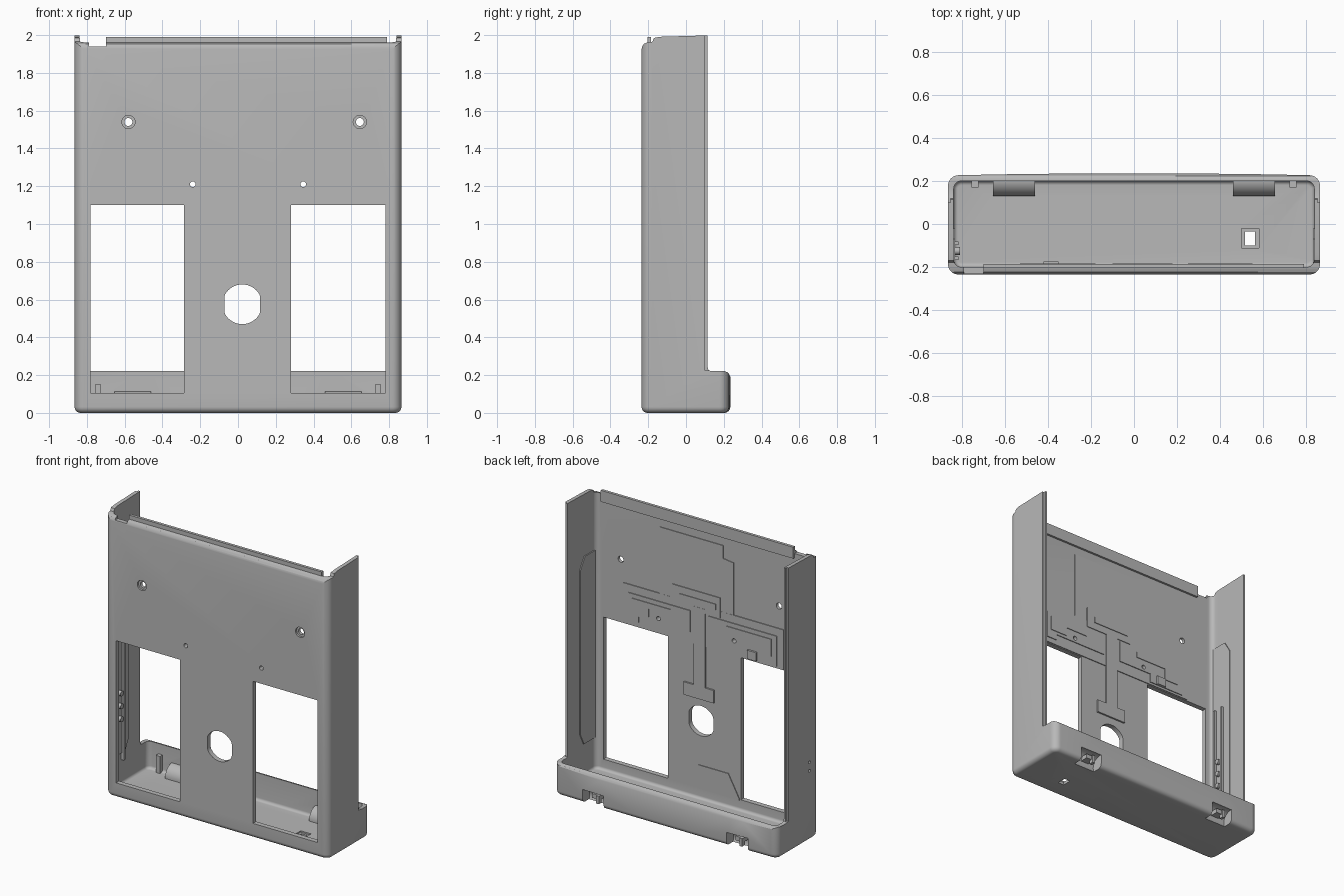
import bpy, bmesh
from math import sin, cos, pi

cube = bpy.data.objects.get("Cube")
if cube:
    bpy.data.objects.remove(cube, do_unlink=True)

grey = bpy.data.materials.new("plain grey plastic")
grey.use_nodes = True
colour = (0.48, 0.48, 0.48, 1)
grey.diffuse_color = colour
grey.node_tree.nodes["Principled BSDF"].inputs["Base Color"].default_value = colour


def make(name, bm):
    bmesh.ops.recalc_face_normals(bm, faces=bm.faces[:])
    mesh = bpy.data.meshes.new(name)
    bm.to_mesh(mesh)
    bm.free()
    mesh.materials.append(grey)
    ob = bpy.data.objects.new(name, mesh)
    bpy.context.collection.objects.link(ob)
    return ob


def loft(name, rings):
    """Skin closed rings of equal size and cap both ends."""
    bm = bmesh.new()
    rows = [[bm.verts.new(p) for p in ring] for ring in rings]
    n = len(rows[0])
    for a, b in zip(rows, rows[1:]):
        for i in range(n):
            j = (i + 1) % n
            bm.faces.new((a[i], a[j], b[j], b[i]))
    bm.faces.new(rows[0])
    bm.faces.new(rows[-1])
    return make(name, bm)


def prism(name, pts, axis, lo, hi):
    """Extrude a flat outline along one axis."""
    place = {"x": lambda p, t: (t, p[0], p[1]),
             "y": lambda p, t: (p[0], t, p[1]),
             "z": lambda p, t: (p[0], p[1], t)}[axis]
    return loft(name, [[place(p, t) for p in pts] for t in (lo, hi)])


def box(name, x0, x1, y0, y1, z0, z1):
    return prism(name, [(x0, y0), (x1, y0), (x1, y1), (x0, y1)], "z", z0, z1)


def circle(u, v, r, n=32):
    return [(u + r * cos(2 * pi * i / n), v + r * sin(2 * pi * i / n)) for i in range(n)]


def boolean(ob, tool, op="DIFFERENCE", keep=False):
    mod = ob.modifiers.new("cut", "BOOLEAN")
    mod.operation = op
    mod.solver = "EXACT"
    mod.object = tool
    bpy.context.view_layer.objects.active = ob
    bpy.ops.object.modifier_apply(modifier=mod.name)
    if not keep:
        bpy.data.objects.remove(tool, do_unlink=True)


def outline(hx, y0, y1, r, bulge=0.0):
    """Rounded rectangle with a slightly bowed back edge."""
    pts = []
    corners = [(hx - r, y1 - r, 0), (r - hx, y1 - r, 1), (r - hx, y0 + r, 2), (hx - r, y0 + r, 3)]
    for cx, cy, q in corners:
        for i in range(9):
            a = (q + i / 8) * pi / 2
            pts.append((cx + r * cos(a), cy + r * sin(a)))
        if q == 0:
            pts += [(x, y1 + bulge * (1 - x * x)) for x in (0.5, 0.22, -0.22, -0.5)]
    return pts


def tub(name, hx, y0, y1, r, z0, z1, edge, bulge=0.0):
    """Upright rounded block with a rounded bottom edge."""
    rings = []
    for i in range(7):
        a = i / 6 * pi / 2
        d = edge * (1 - sin(a))
        z = z0 + edge * (1 - cos(a))
        rings.append([(x, y, z) for x, y in outline(hx - d, y0 + d, y1 - d, r - d, bulge)])
    rings.append([(x, y, z1) for x, y in outline(hx, y0, y1, r, bulge)])
    return loft(name, rings)


# Housing shell: outer block, hollowed out
shell = tub("housing_shell", 0.865, -0.235, 0.227, 0.05, 0, 2.0, 0.032, 0.008)
boolean(shell, tub("cavity", 0.838, -0.2, 0.2, 0.035, 0.03, 2.2, 0.02))

# Open back above the tray, with the rounded tray rim
boolean(shell, prism("back_opening", [
    (0.115, 2.2), (0.115, 0.24), (0.119, 0.227), (0.13, 0.221), (0.205, 0.221),
    (0.222, 0.214), (0.231, 0.2), (0.24, 0.18), (0.3, 0.18), (0.3, 2.2)], "x", -1, 1))

# Shaped top: rounded front edge, then sloping side walls
boolean(shell, prism("top_trim", [
    (-0.3, 1.92), (-0.236, 1.92), (-0.232, 1.94), (-0.222, 1.954), (-0.205, 1.961),
    (-0.178, 1.965), (-0.17, 1.985), (-0.14, 1.991), (0.2, 2.001), (0.2, 2.2), (-0.3, 2.2)], "x", -1, 1))

# Thinned rear edge on each side wall
for s in (-1, 1):
    boolean(shell, box("edge_rebate", *sorted((s * 0.853, s * 0.95)), 0.1, 0.2, 0.225, 2.2))

# Top lip of the front wall and its notch
lip = box("top_lip", -0.7, 0.79, -0.205, -0.185, 1.91, 1.99)
boolean(shell, box("top_notch", -0.79, -0.7, -0.3, -0.18, 1.94, 2.2))

# Front windows and central hole with flattened sides
for x0, x1 in ((-0.78, -0.285), (0.28, 0.78)):
    boolean(shell, box("window", x0, x1, -0.3, -0.1, 0.105, 1.1))
hole = [(max(-0.072, min(0.117, x)), z) for x, z in circle(0.0225, 0.575, 0.105, 48)]
boolean(shell, prism("centre_hole", hole, "y", -0.3, -0.1))

# Countersunk screw holes
for x in (-0.58, 0.645):
    boolean(shell, prism("countersink", circle(x, 1.54, 0.035), "y", -0.3, -0.222))
    boolean(shell, prism("screw_hole", circle(x, 1.54, 0.021), "y", -0.3, -0.1))

# Square port in the floor
boolean(shell, box("port_recess", 0.5, 0.58, -0.112, -0.02, 0.02, 0.1))
boolean(shell, box("port_hole", 0.517, 0.563, -0.1, -0.035, -0.1, 0.1))

# Pinholes in one side wall
for z in (0.49, 0.55):
    boolean(shell, prism("pinhole", circle(-0.13, z, 0.01, 12), "x", -1, -0.8))

# Hinge pockets: curved humps in the tray, hollow from outside
for s in (-1, 1):
    arc = [(0.21 + 0.08 * cos(a), 0.035 + 0.08 * sin(a))
           for a in [pi / 2 + i / 10 * pi / 2 for i in range(11)]]
    hump = prism("hinge_hump", arc + [(0.13, 0.015), (0.21, 0.015)], "x",
                 *sorted((s * 0.46, s * 0.655)))
    boolean(shell, hump, "UNION")
    boolean(shell, prism("hinge_pocket", circle(0.217, 0.03, 0.066), "x",
                         *sorted((s * 0.475, s * 0.64))))
    x = s * 0.555
    box("hinge_clip", x - 0.035, x + 0.025, 0.15, 0.21, 0.045, 0.075)
    box("hinge_clip_hook", x - 0.035, x - 0.015, 0.19, 0.222, 0.02, 0.075)
    box("tray_tab", s * 0.74 - 0.016, s * 0.74 + 0.016, 0.17, 0.205, 0.025, 0.15)

# Shallow raised plates on the inner face of the front wall
INNER = -0.2


def plate(name, pts, height):
    return prism(name, pts, "y", INNER - 0.004, INNER + height)


def rect(x0, x1, z0, z1):
    return [(x0, z0), (x1, z0), (x1, z1), (x0, z1)]


plates = [
    plate("upper_plate", [(0.34, 1.38), (0.34, 1.85), (-0.15, 1.85), (-0.15, 1.76),
                          (-0.23, 1.75), (-0.23, 1.38)], 0.005),
    plate("cross_band", rect(-0.62, 0.62, 1.105, 1.385), 0.006),
    plate("stem_plate", [(0.075, 1.37), (0.075, 0.82), (0.15, 0.82), (0.15, 0.73),
                         (-0.08, 0.73), (-0.08, 0.82), (-0.015, 0.82), (-0.015, 1.37)], 0.012),
    plate("label_plate", rect(-0.13, 0.24, 1.34, 1.48), 0.011),
    plate("label_bar", rect(-0.1, 0.18, 1.39, 1.43), 0.016),
    plate("left_pad", [(0.1, 1.33), (0.58, 1.33), (0.58, 1.14), (0.5, 1.14),
                       (0.5, 1.18), (0.1, 1.18)], 0.012),
    plate("right_pad", [(-0.04, 1.33), (-0.57, 1.33), (-0.57, 1.12), (-0.3, 1.12),
                        (-0.3, 1.18), (-0.04, 1.18)], 0.012),
    plate("left_step", [(0.55, 1.3), (0.25, 1.3), (0.25, 1.26), (0.42, 1.26),
                        (0.42, 1.2), (0.55, 1.2)], 0.017),
    plate("right_step", [(-0.53, 1.3), (-0.18, 1.3), (-0.18, 1.26), (-0.42, 1.26),
                         (-0.42, 1.18), (-0.53, 1.18)], 0.017),
    plate("latch_block", rect(-0.42, -0.35, 1.12, 1.18), 0.026),
    plate("lower_plate", [(0.04, 0.1), (0.04, 0.265), (-0.19, 0.265), (-0.275, 0.11),
                          (-0.275, 0.1)], 0.005),
]

# Small holes through the wall and its plates
for x in (-0.24, 0.345):
    pin = prism("small_hole", circle(x, 1.21, 0.015, 16), "y", -0.3, -0.1)
    for ob in [shell] + plates:
        boolean(ob, pin, keep=True)
    bpy.data.objects.remove(pin, do_unlink=True)

# Raised panels inside the side walls
for s in (-1, 1):
    prism("side_panel", [(-0.199, 0.25), (-0.06, 0.25), (-0.02, 0.33), (-0.02, 1.48),
                         (-0.07, 1.56), (-0.199, 1.56)], "x", *sorted((s * 0.842, s * 0.831)))

# Guide rails and knobs on one side wall
for y in (-0.16, -0.09):
    box("guide_rail", -0.842, -0.815, y - 0.008, y + 0.008, 0.2, 1.08)
for z in (0.5, 0.59, 0.68):
    prism("rail_knob", circle(-0.125, z, 0.018, 16), "x", -0.842, -0.81)

# Smooth the rounded surfaces, keep the edges sharp
bpy.ops.object.select_all(action="DESELECT")
for ob in bpy.context.scene.objects:
    if ob.type == "MESH" and grey.name in ob.data.materials:
        ob.select_set(True)
bpy.context.view_layer.objects.active = shell
bpy.ops.object.shade_smooth_by_angle()
